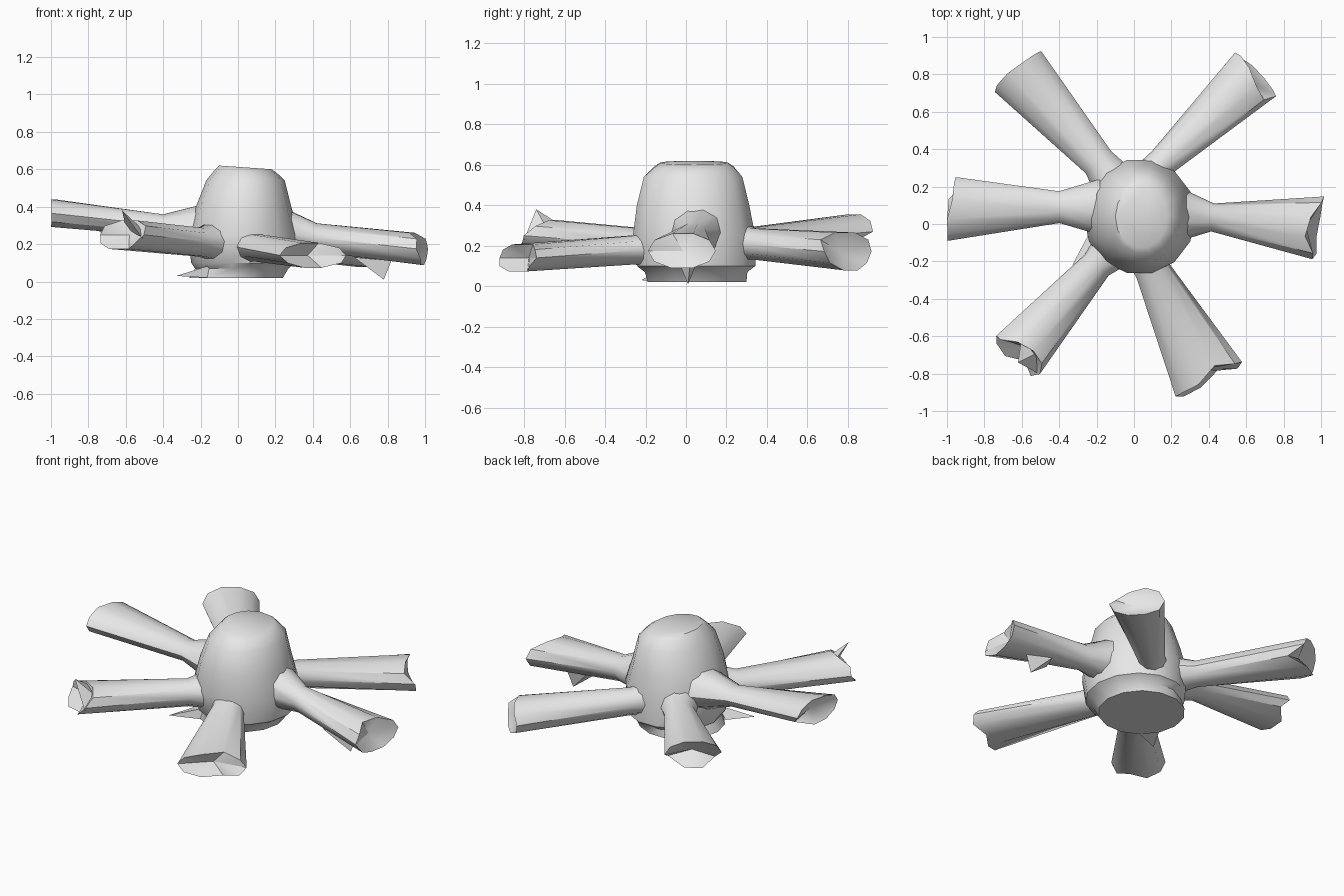
import bpy, bmesh, math
from mathutils import Vector

if "Cube" in bpy.data.objects:
    bpy.data.objects.remove(bpy.data.objects["Cube"])

grey = bpy.data.materials.new("plain grey")
grey.diffuse_color = (0.8, 0.8, 0.8, 1)
grey.use_nodes = True
grey.node_tree.nodes["Principled BSDF"].inputs["Base Color"].default_value = grey.diffuse_color


def finish(name, bm, angle):
    bmesh.ops.recalc_face_normals(bm, faces=bm.faces[:])
    me = bpy.data.meshes.new(name)
    bm.to_mesh(me)
    bm.free()
    me.materials.append(grey)
    ob = bpy.data.objects.new(name, me)
    bpy.context.collection.objects.link(ob)
    bpy.ops.object.select_all(action='DESELECT')
    ob.select_set(True)
    bpy.context.view_layer.objects.active = ob
    if angle:
        bpy.ops.object.shade_smooth_by_angle(angle=math.radians(angle))
    return ob


def bridge(bm, rings):
    for a, b in zip(rings, rings[1:]):
        n = len(a)
        for i in range(n):
            j = (i + 1) % n
            bm.faces.new((a[i], a[j], b[j], b[i]))


# Domed body: rings of (z, centre x, centre y, radius x, radius y)
PROFILE = [(.02, -.01, .055, .25, .25), (.07, .02, .05, .25, .26),
           (.10, .03, .05, .28, .30), (.25, .03, .04, .30, .31),
           (.40, .03, .035, .255, .285), (.54, .04, .035, .21, .25),
           (.59, .045, .04, .165, .20), (.61, .04, .04, .14, .17)]
bm = bmesh.new()
rings = []
for z, cx, cy, rx, ry in PROFILE:
    tilt = -0.07 if z > .56 else 0
    ring = []
    for i in range(14):
        a = 2 * math.pi * i / 14
        dx = rx * math.cos(a)
        ring.append(bm.verts.new((cx + dx, cy + ry * math.sin(a), z + tilt * dx)))
    rings.append(ring)
bridge(bm, rings)
bm.faces.new(rings[0])
bm.faces.new(rings[-1])
finish("body", bm, 40)

# Flared arms: stations of (x, y, z, half width, half height) and end raggedness
ARMS = {
    "right_arm": ([(.20, .05, .28, .16, .14), (.42, .035, .235, .075, .08),
                   (.98, -.02, .175, .17, .09)],
                  [.02, .01, -.04, -.06, -.01, -.01, .01, .0, .01, .015]),
    "left_arm": ([(-.18, .09, .29, .15, .13), (-.40, .09, .30, .085, .062),
                  (-.99, .08, .365, .17, .077)],
                 [.01, .01, .01, -.02, -.03, -.04, -.08, .0, .01, .01]),
    "back_left_arm": ([(-.08, .18, .23, .13, .12), (-.19, .33, .22, .09, .075),
                       (-.62, .815, .27, .165, .09)],
                      [.0, .02, .03, .02, .01, .0, -.1, .0, .02, -.06]),
    "back_right_arm": ([(.06, .18, .23, .13, .12), (.15, .33, .21, .08, .08),
                        (.65, .80, .172, .16, .098)],
                       [.0, .01, .0, -.04, -.06, .0, .01, .02, .02, .0]),
    "front_left_arm": ([(-.08, -.1, .22, .13, .12), (-.2, -.22, .21, .085, .08),
                        (-.62, -.70, .25, .155, .08)],
                       [.0, -.05, -.07, -.05, .0, .0, .03, .05, .0, .04]),
    "front_right_arm": ([(.05, -.1, .2, .12, .12), (.10, -.25, .18, .095, .075),
                         (.40, -.83, .14, .2, .07)],
                        [.0, -.01, -.05, .0, .0, .0, .02, .02, -.02, .02]),
}
for name, (stations, ragged) in ARMS.items():
    bm = bmesh.new()
    inner, outer = Vector(stations[1][:3]), Vector(stations[2][:3])
    out = (outer - inner)
    out.z = 0
    out.normalize()
    side = Vector((-out.y, out.x, 0))
    rings = []
    for k, (x, y, z, w, h) in enumerate(stations):
        ring = []
        for i in range(10):
            a = 2 * math.pi * i / 10
            p = Vector((x, y, z)) + side * w * math.cos(a)
            p.z += h * math.sin(a)
            if k == 2:
                p += out * ragged[i]
            ring.append(bm.verts.new(p))
        rings.append(ring)
    bridge(bm, rings)
    bm.faces.new(rings[0])
    # sunken fan closing the broken end
    hub = bm.verts.new(outer - out * 0.06)
    for i in range(10):
        bm.faces.new((rings[2][i], rings[2][(i + 1) % 10], hub))
    finish(name, bm, 38)

# Torn shards hanging on the arms and the base
SHARDS = {
    "left_arm_tip_shard": [(-.62, -.74, .38), (-.50, -.68, .27), (-.60, -.60, .29), (-.51, -.80, .23)],
    "right_arm_shard": [(.78, .01, .01), (.62, -.04, .13), (.66, .06, .13), (.82, .02, .11)],
    "base_shard": [(-.33, -.22, .03), (-.16, -.14, .02), (-.14, -.12, .09), (-.24, -.05, .05)],
}
for name, pts in SHARDS.items():
    bm = bmesh.new()
    v = [bm.verts.new(p) for p in pts]
    for f in ((0, 1, 2), (0, 2, 3), (0, 3, 1), (1, 3, 2)):
        bm.faces.new([v[i] for i in f])
    finish(name, bm, 0)
